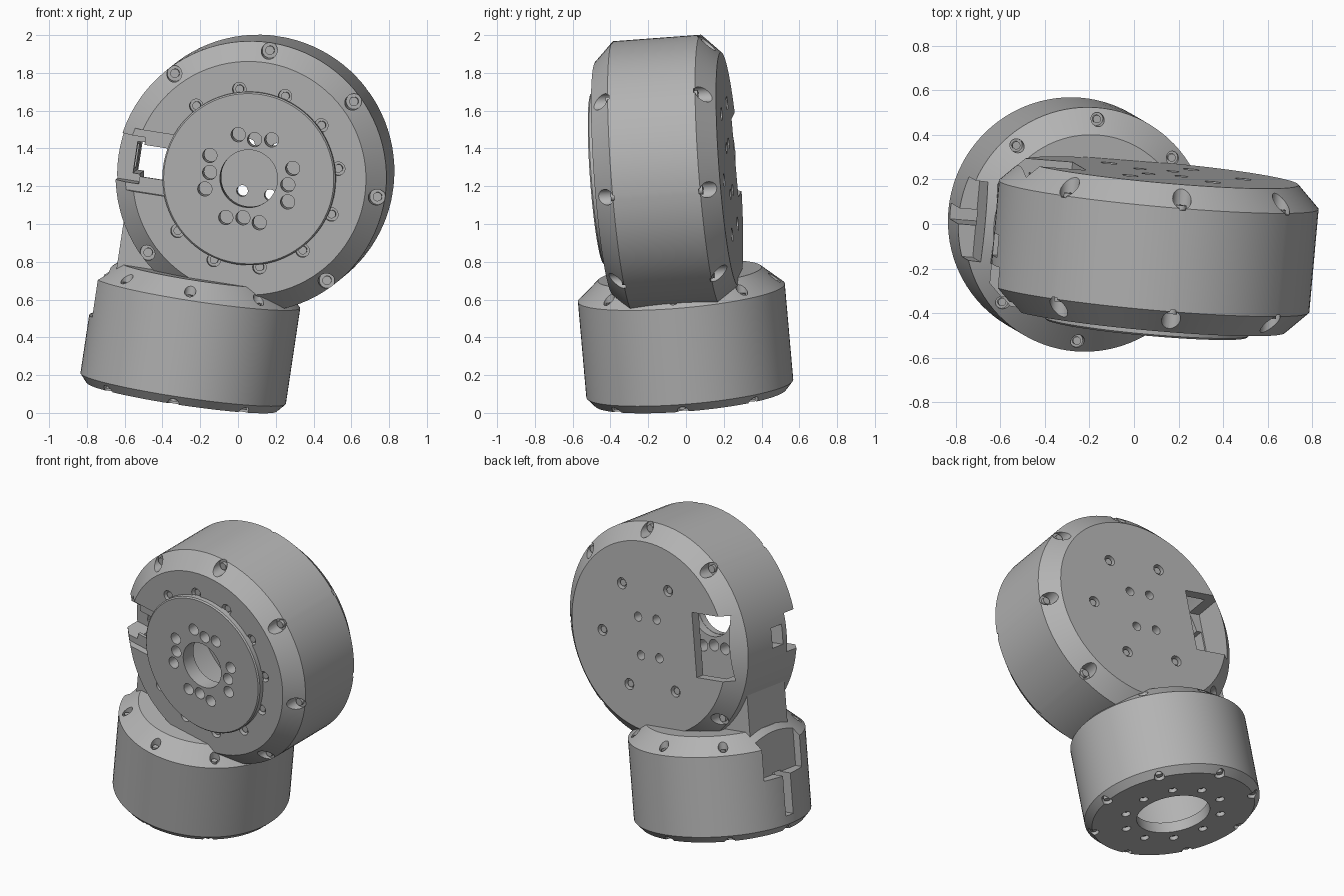
import bpy, bmesh
from math import radians, cos, sin, tau
from mathutils import Matrix, Vector

if "Cube" in bpy.data.objects:
    bpy.data.objects.remove(bpy.data.objects["Cube"])

metal = bpy.data.materials.new("plain_grey")
metal.use_nodes = True
grey = (0.45, 0.45, 0.45, 1)
metal.diffuse_color = grey
metal.node_tree.nodes["Principled BSDF"].inputs["Base Color"].default_value = grey

# Tilted frames: the lower drum spins about "up", the upper drum about "front"
up = Vector((0.15, -0.088, 1)).normalized()
back = Vector((0.09, 1, 0.07))
back = (back - up * back.dot(up)).normalized()
side = back.cross(up)


def frame(x, y, z, origin):
    m = Matrix((x, y, z)).transposed().to_4x4()
    m.translation = origin
    return m


LOWER = frame(side, back, up, (-0.297, 0.024, 0.085))
UPPER = frame(side, up, -back, (0.09, -0.1, 1.267))


def finish(name, bm, matrix):
    bmesh.ops.recalc_face_normals(bm, faces=bm.faces)
    mesh = bpy.data.meshes.new(name)
    bm.to_mesh(mesh)
    bm.free()
    mesh.materials.append(metal)
    ob = bpy.data.objects.new(name, mesh)
    ob.matrix_world = matrix
    bpy.context.collection.objects.link(ob)
    return ob


def lathe(name, profile, matrix):
    """Revolve (radius, height) points about the local z axis."""
    bm = bmesh.new()
    verts = [bm.verts.new((r, 0, h)) for r, h in profile]
    edges = [bm.edges.new(p) for p in zip(verts, verts[1:])]
    bmesh.ops.spin(bm, geom=verts + edges, cent=(0, 0, 0), axis=(0, 0, 1),
                   angle=tau, steps=96, use_merge=True)
    bmesh.ops.remove_doubles(bm, verts=bm.verts, dist=0.0001)
    return finish(name, bm, matrix)


def ring(radius, angles):
    return [(radius * cos(radians(a)), radius * sin(radians(a))) for a in angles]


def pins(name, groups, matrix):
    """Cylinders along local z; each group is (radius, low, high, centres)."""
    bm = bmesh.new()
    for r, low, high, centres in groups:
        for x, y in centres:
            bmesh.ops.create_cone(bm, cap_ends=True, segments=24, radius1=r, radius2=r,
                                  depth=high - low,
                                  matrix=Matrix.Translation((x, y, (low + high) / 2)))
    return finish(name, bm, matrix)


def box(name, xs, ys, zs, matrix):
    bm = bmesh.new()
    size = [b - a for a, b in (xs, ys, zs)]
    mid = [(a + b) / 2 for a, b in (xs, ys, zs)]
    bmesh.ops.create_cube(bm, size=1, matrix=Matrix.Translation(mid) @ Matrix.Diagonal((*size, 1)))
    return finish(name, bm, matrix)


def cut(target, cutters):
    bpy.context.view_layer.objects.active = target
    for c in cutters:
        c.hide_render = True
        mod = target.modifiers.new("cut", 'BOOLEAN')
        mod.solver = 'EXACT'
        mod.object = c
        bpy.ops.object.modifier_apply(modifier=mod.name)
        bpy.data.objects.remove(c)


def smooth(ob):
    bpy.ops.object.select_all(action='DESELECT')
    ob.select_set(True)
    bpy.context.view_layer.objects.active = ob
    bpy.ops.object.shade_smooth_by_angle(angle=radians(25))


eighths = range(0, 360, 45)
rim = [a for a in eighths if a != 180]

# Upper drum: hollow shell with chamfered rims, open bore at the front
upper_drum = lathe("upper_drum", [
    (0, -0.333), (0.62, -0.333), (0.72, -0.233), (0.72, 0.233), (0.62, 0.333),
    (0.155, 0.333), (0.155, 0.27), (0.6, 0.27), (0.6, -0.27), (0, -0.27)], UPPER)
back_small = ring(0.145, (59, 121, 239, 301))
back_large = ring(0.375, (0, 60, 120, 240, 300))
plate_holes = [p for q in eighths[::2] for p in
               ring(0.24, (q - 22, q + 22)) + ring(0.21, (q,))]
rim_bolts = ring(0.68, rim)
plate_bolts = ring(0.475, [a for a in range(15, 360, 30) if abs(a - 180) > 20])
cut(upper_drum, [
    pins("rim_holes", [(0.042, 0.225, 0.4, rim_bolts), (0.042, -0.4, -0.225, rim_bolts),
                       (0.036, 0.295, 0.4, plate_bolts), (0.038, 0.2, 0.4, plate_holes),
                       (0.03, -0.4, -0.2, back_small), (0.036, -0.4, -0.295, back_large)], UPPER),
    # Cable window on the side: back pocket, front opening, tabs, outer slot
    box("back_pocket", (-0.64, -0.37), (-0.21, 0.21), (-0.4, -0.1), UPPER),
    box("front_opening", (-0.63, -0.43), (-0.085, 0.085), (-0.15, 0.4), UPPER),
    box("tab_recess", (-0.66, -0.425), (-0.165, 0.165), (0.29, 0.4), UPPER),
    box("outer_opening", (-0.8, -0.58), (-0.125, 0.125), (0.14, 0.38), UPPER),
    box("outer_slot", (-0.81, -0.59), (-0.065, 0.065), (0.0, 0.1), UPPER)])

# Round output plate on the front with bore and hole groups
front_plate = lathe("front_plate", [
    (0.153, 0.325), (0.46, 0.325), (0.46, 0.362), (0.452, 0.37), (0.153, 0.37),
    (0.153, 0.325)], UPPER)
cut(front_plate, [pins("plate_cutter", [(0.038, 0.28, 0.42, plate_holes)], UPPER)])

upper_screws = pins("upper_screws", [
    (0.024, 0.2, 0.245, rim_bolts), (0.024, -0.245, -0.2, rim_bolts),
    (0.022, 0.28, 0.32, plate_bolts), (0.022, -0.32, -0.28, back_large)], UPPER)

# Lower drum: hollow shell, open at the bottom
lower_drum = lathe("lower_drum", [
    (0, 0.66), (0.435, 0.66), (0.55, 0.56), (0.55, 0.045), (0.51, 0), (0.23, 0),
    (0.23, 0.07), (0.42, 0.07), (0.42, 0.46), (0, 0.46)], LOWER)
top_bolts = ring(0.5, rim)
foot_bolts = ring(0.505, eighths)
base_bolts = ring(0.31, range(18, 360, 36))
cut(lower_drum, [
    pins("lower_holes", [(0.03, 0.56, 0.72, top_bolts), (0.032, -0.05, 0.035, foot_bolts),
                         (0.028, -0.05, 0.04, base_bolts)], LOWER),
    box("side_recess", (-0.7, -0.47), (-0.18, 0.18), (0.36, 0.8), LOWER),
    box("side_slot", (-0.71, -0.4), (-0.035, 0.035), (0.1, 0.37), LOWER)])
lower_screws = pins("lower_screws", [
    (0.018, 0.54, 0.585, top_bolts), (0.02, 0.015, 0.05, foot_bolts),
    (0.017, 0.02, 0.06, base_bolts)], LOWER)

# Neck bridging the two drums
bm = bmesh.new()
outline = [(-0.43, 0.5), (-0.43, 0.93), (-0.38, 0.9), (-0.2, 0.74), (-0.2, 0.5)]
face = bm.faces.new([bm.verts.new((x, -0.18, z)) for x, z in outline])
out = bmesh.ops.extrude_face_region(bm, geom=[face])["geom"]
bmesh.ops.translate(bm, vec=(0, 0.36, 0),
                    verts=[g for g in out if isinstance(g, bmesh.types.BMVert)])
bm.faces.ensure_lookup_table()
if not any(f.is_valid and all(v.co.y < 0 for v in f.verts) for f in bm.faces):
    bmesh.ops.holes_fill(bm, edges=bm.edges)
neck = finish("neck", bm, LOWER)

for ob in (upper_drum, front_plate, upper_screws, lower_drum, lower_screws, neck):
    smooth(ob)
